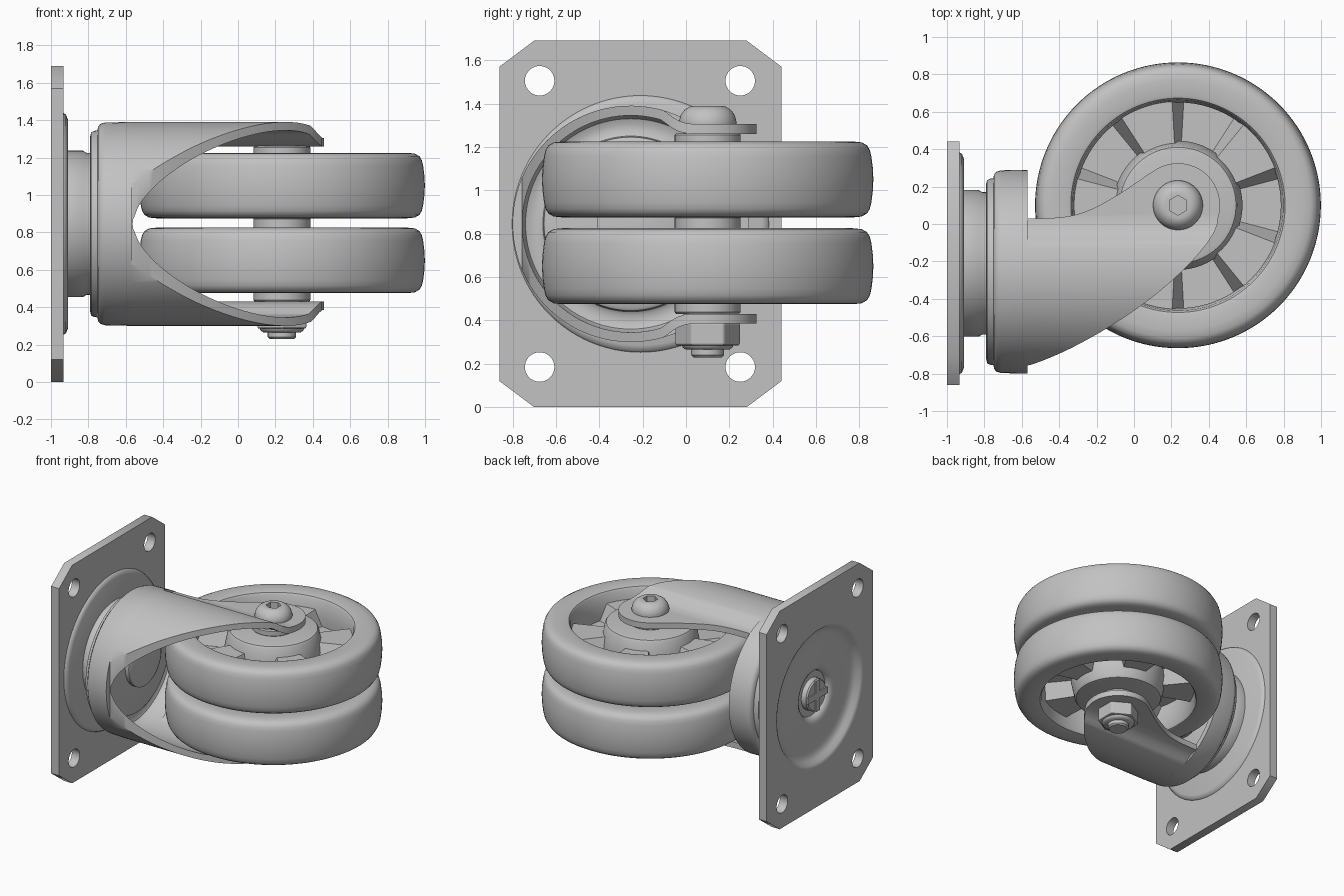
import bpy, bmesh
from math import sin, cos, pi, radians
from mathutils import Matrix, Vector

cube = bpy.data.objects.get("Cube")
if cube:
    bpy.data.objects.remove(cube)

grey = bpy.data.materials.new("steel grey")
grey.use_nodes = True
GREY = (0.54, 0.54, 0.54, 1)
grey.diffuse_color = GREY
grey.node_tree.nodes["Principled BSDF"].inputs["Base Color"].default_value = GREY

ALONG_X = Matrix.Rotation(pi / 2, 4, "Y")   # turns local z into world x
MID = 0.845                                 # height of the symmetry plane
AXLE = (0.235, 0.1)


def finish(name, bm):
    bmesh.ops.remove_doubles(bm, verts=bm.verts, dist=1e-5)
    bmesh.ops.recalc_face_normals(bm, faces=bm.faces)
    mesh = bpy.data.meshes.new(name)
    bm.to_mesh(mesh)
    bm.free()
    ob = bpy.data.objects.new(name, mesh)
    bpy.context.collection.objects.link(ob)
    mesh.materials.append(grey)
    return ob


def smooth(ob, angle=38):
    bpy.ops.object.select_all(action="DESELECT")
    ob.select_set(True)
    bpy.context.view_layer.objects.active = ob
    bpy.ops.object.shade_smooth_by_angle(angle=radians(angle))
    return ob


def revolve(name, profile, centre, turn=Matrix(), steps=96):
    """Spin (radius, height) points round the local z axis."""
    bm = bmesh.new()
    vs = [bm.verts.new((r, 0, h)) for r, h in profile]
    es = [bm.edges.new(p) for p in zip(vs, vs[1:])]
    bmesh.ops.spin(bm, geom=vs + es, cent=(0, 0, 0), axis=(0, 0, 1),
                   angle=2 * pi, steps=steps)
    bmesh.ops.transform(bm, matrix=Matrix.Translation(centre) @ turn, verts=bm.verts)
    return smooth(finish(name, bm))


def prism(name, outline, lo, hi, sideways=False):
    """Extrude an (x, y) outline along z, or a (y, z) outline along x."""
    bm = bmesh.new()
    rings = [[bm.verts.new((h, a, b) if sideways else (a, b, h)) for a, b in outline]
             for h in (lo, hi)]
    for ring in rings:
        bm.faces.new(ring)
    n = len(outline)
    for i in range(n):
        j = (i + 1) % n
        bm.faces.new((rings[0][i], rings[0][j], rings[1][j], rings[1][i]))
    return finish(name, bm)


def circle(centre, r, n, start=0.0):
    return [(centre[0] + r * cos(start + 2 * pi * i / n),
             centre[1] + r * sin(start + 2 * pi * i / n)) for i in range(n)]


def arc(centre, r, a, b, n):
    return [(centre[0] + r * cos(a + (b - a) * i / n),
             centre[1] + r * sin(a + (b - a) * i / n)) for i in range(n + 1)]


def boolean(ob, cutter, operation):
    mod = ob.modifiers.new("cut", "BOOLEAN")
    mod.operation, mod.object, mod.solver = operation, cutter, "EXACT"
    bpy.context.view_layer.objects.active = ob
    bpy.ops.object.modifier_apply(modifier=mod.name)
    bpy.data.objects.remove(cutter)


def curve_through(pts, n=5):
    """Catmull-Rom points through the inner part of a list."""
    out = []
    for p0, p1, p2, p3 in zip(pts, pts[1:], pts[2:], pts[3:]):
        p0, p1, p2, p3 = map(Vector, (p0, p1, p2, p3))
        for i in range(n):
            t = i / n
            out.append(tuple(0.5 * (2 * p1 + (p2 - p0) * t
                       + (2 * p0 - 5 * p1 + 4 * p2 - p3) * t * t
                       + (3 * p1 - p0 - 3 * p2 + p3) * t ** 3)))
    return out


# mounting plate with cut corners, four bolt holes and a centre opening
SWIVEL = (-0.21, MID)
plate = prism("mounting_plate", [
    (-0.70, 0), (0.28, 0), (0.44, 0.12), (0.44, 1.57), (0.28, 1.69),
    (-0.70, 1.69), (-0.86, 1.57), (-0.86, 0.12)], -1, -0.932, True)
for y in (-0.675, 0.25):
    for z in (0.185, 1.505):
        boolean(plate, prism("hole", circle((y, z), 0.068, 40), -1.1, -0.8, True), "DIFFERENCE")
boolean(plate, prism("opening", circle(SWIVEL, 0.54, 96), -1.1, -0.8, True), "DIFFERENCE")
smooth(plate)

# pressed dish in the plate, with the king pin end
revolve("pressed_dish", [
    (0, -0.975), (0.11, -0.975), (0.12, -0.965), (0.12, -0.925), (0.17, -0.925),
    (0.18, -0.945), (0.21, -0.962), (0.27, -0.962), (0.36, -0.945), (0.45, -0.945),
    (0.49, -0.965), (0.51, -0.99), (0.53, -1), (0.542, -1), (0.542, -0.932), (0.592, -0.932),
    (0.585, -0.92), (0.56, -0.91), (0, -0.91)], (0, *SWIVEL), ALONG_X)
for w, h in ((0.12, 0.025), (0.025, 0.12)):
    y, z = SWIVEL
    prism("pin_cross_bar", [(y - w, z - h), (y + w, z - h), (y + w, z + h), (y - w, z + h)],
          -0.985, -0.97, True)

# swivel bearing neck and fork cup
revolve("bearing_neck", [
    (0, -0.915), (0.392, -0.915), (0.392, -0.83), (0.38, -0.81), (0.38, -0.77),
    (0, -0.77)], (0, *SWIVEL), ALONG_X)
CUP = (-0.255, MID)
revolve("fork_cup", [
    (0, -0.79), (0.47, -0.79), (0.49, -0.785), (0.497, -0.77), (0.5, -0.752),
    (0.52, -0.748), (0.535, -0.735), (0.542, -0.71), (0.545, -0.57), (0.5, -0.57),
    (0.5, -0.69), (0.485, -0.72), (0.46, -0.73), (0.42, -0.73), (0.405, -0.72),
    (0.4, -0.69), (0.385, -0.68), (0, -0.68)], (0, *CUP), ALONG_X)
revolve("king_pin_boss", [(0, -0.7), (0.2, -0.7), (0.2, -0.65), (0.18, -0.64), (0, -0.64)],
        (0, *SWIVEL), ALONG_X)

# fork: a tube section easing into flat ends, trimmed to the side outline of the arms
START = radians(74)


def shell(r, ease):
    """One side of the sheet, from the upper flat end round to the lower one."""
    upper = [(y, MID + h) for y, h in ease]
    lower = [(y, MID - h) for y, h in reversed(ease)]
    return upper + arc(CUP, r, START, 2 * pi - START, 72) + lower


outer = shell(0.545, [(0.45, 0.46), (0.04, 0.46), (0, 0.464), (-0.03, 0.474),
                      (-0.06, 0.491), (-0.085, 0.51)])
inner = shell(0.5, [(0.45, 0.415), (0.03, 0.415), (-0.01, 0.419), (-0.04, 0.429),
                    (-0.07, 0.446), (-0.095, 0.465)])
fork = prism("fork_arms", outer + inner[::-1], -0.575, 0.6, True)
upper = curve_through([(-0.8, 0.03), (-0.62, 0.03), (-0.4, 0.035), (-0.25, 0.07),
                       (-0.08, 0.16), (0.106, 0.284), (0.2, 0.32)])
lower = curve_through([(0.46, 0.08), (0.446, 0.0), (0.4, -0.09), (0.28, -0.23), (0.1, -0.39),
                       (-0.1, -0.53), (-0.3, -0.645), (-0.45, -0.715), (-0.57, -0.76),
                       (-0.65, -0.79)])
outline = upper + arc(AXLE, 0.225, radians(125), radians(-17), 24) + lower + [(-0.62, -0.765)]
boolean(fork, prism("arm_outline", outline, 0.1, 1.6), "INTERSECT")
smooth(fork)


# twin wheels: crowned tyre, hub, and a web stepping up and down in ten sectors
def wheel(name, z):
    centre = (*AXLE, z)
    half = [(0.764, 0), (0.762, 0.05), (0.755, 0.105), (0.748, 0.135), (0.735, 0.157),
            (0.71, 0.171), (0.67, 0.175), (0.59, 0.175), (0.573, 0.17), (0.563, 0.155),
            (0.55, 0.04), (0.55, 0)]
    rim = [(r, -h) for r, h in reversed(half[1:])] + half
    revolve(name + "_tyre", rim, centre, steps=128)
    hub = [(0, 0.165), (0.29, 0.165), (0.31, 0.16), (0.32, 0.145), (0.345, 0.02)]
    revolve(name + "_hub", hub + [(r, -h) for r, h in reversed(hub)], centre)

    high, low, wall = 0.085, -0.03, radians(3.2)
    bm = bmesh.new()
    columns = []
    for k in range(10):
        edge = radians(18 + 36 * k)
        before, after = (low, high) if k % 2 == 0 else (high, low)
        for angle, top in ((edge - wall, before), (edge + wall, after),
                           (edge + radians(12), after), (edge + radians(24), after)):
            under = top - high - low
            columns.append([bm.verts.new((centre[0] + r * cos(angle),
                                          centre[1] + r * sin(angle), z + h))
                            for r, h in ((0.3, top), (0.56, top), (0.56, under), (0.3, under))])
    for i, col in enumerate(columns):
        nxt = columns[(i + 1) % len(columns)]
        for j in range(4):
            bm.faces.new((col[j], col[j - 1], nxt[j - 1], nxt[j]))
    smooth(finish(name + "_web", bm))


wheel("upper_wheel", 1.05)
wheel("lower_wheel", 0.65)

# axle with collars between wheels and fork
revolve("axle", [(0, 0.25), (0.075, 0.25), (0.075, 1.31), (0, 1.31)], (*AXLE, 0), steps=48)
for name, lo, hi in (("lower_collar", 0.43, 0.49), ("middle_collar", 0.81, 0.88),
                     ("upper_collar", 1.21, 1.262)):
    revolve(name, [(0, lo), (0.145, lo), (0.152, lo + 0.008), (0.152, hi - 0.008),
                   (0.145, hi), (0, hi)], (*AXLE, 0), steps=64)

# button-head bolt with hex socket
head = revolve("bolt_head", [
    (0, 1.295), (0.13, 1.295), (0.133, 1.315), (0.125, 1.345), (0.108, 1.37),
    (0.085, 1.385), (0.07, 1.388), (0, 1.388)], (*AXLE, 0), steps=64)
boolean(head, prism("socket", circle(AXLE, 0.053, 6, pi / 6), 1.33, 1.5), "DIFFERENCE")
smooth(head)

# hex nut, its collar and the bolt end
nut = prism("hex_nut", circle(AXLE, 0.15, 6, pi / 6), 0.285, 0.39)
bevel = nut.modifiers.new("bevel", "BEVEL")
bevel.width, bevel.segments = 0.008, 2
revolve("nut_collar", [(0, 0.265), (0.1, 0.265), (0.115, 0.275), (0.12, 0.29), (0, 0.29)],
        (*AXLE, 0), steps=48)
revolve("bolt_end", [(0, 0.23), (0.066, 0.23), (0.076, 0.24), (0.076, 0.28), (0, 0.28)],
        (*AXLE, 0), steps=48)
